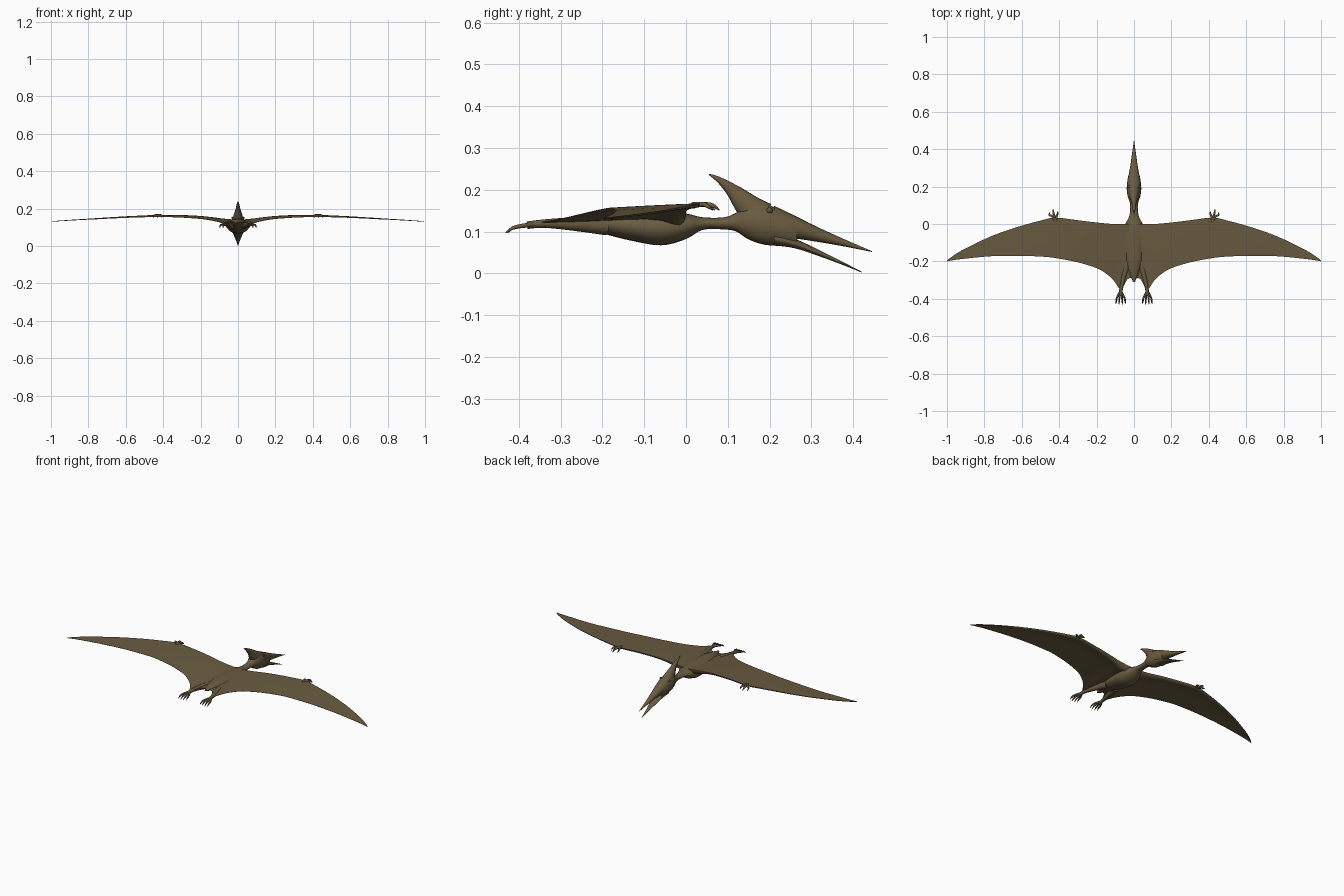
import bpy
import bmesh
from math import cos, sin, pi, radians
from mathutils import Vector

cube = bpy.data.objects.get("Cube")
if cube:
    bpy.data.objects.remove(cube)

skin_mat = bpy.data.materials.new("brown hide")
skin_mat.use_nodes = True
hide = (0.14, 0.104, 0.051, 1)
skin_mat.diffuse_color = hide
skin_mat.node_tree.nodes["Principled BSDF"].inputs["Base Color"].default_value = hide


def smooth_path(points, steps):
    """Catmull-Rom interpolation of equal-length tuples."""
    pts = [Vector(p) for p in points]
    out = []
    for i in range(len(pts) - 1):
        a, b = pts[max(i - 1, 0)], pts[i]
        c, d = pts[i + 1], pts[min(i + 2, len(pts) - 1)]
        for k in range(steps):
            t = k / steps
            out.append(b + (c - a) * (t / 2)
                       + (a * 2 - b * 5 + c * 4 - d) * (t * t / 2)
                       + (b * 3 - a - c * 3 + d) * (t * t * t / 2))
    return out + [pts[-1]]


def skin_rings(name, rings):
    """Bridge a row of closed rings and cap both ends."""
    bm = bmesh.new()
    rows = [[bm.verts.new(p) for p in ring] for ring in rings]
    n = len(rows[0])
    for a, b in zip(rows, rows[1:]):
        for i in range(n):
            j = (i + 1) % n
            bm.faces.new((a[i], a[j], b[j], b[i]))
    bm.faces.new(rows[0])
    bm.faces.new(rows[-1])
    bmesh.ops.recalc_face_normals(bm, faces=bm.faces)
    mesh = bpy.data.meshes.new(name)
    bm.to_mesh(mesh)
    bm.free()
    mesh.materials.append(skin_mat)
    obj = bpy.data.objects.new(name, mesh)
    bpy.context.collection.objects.link(obj)
    bpy.ops.object.select_all(action="DESELECT")
    obj.select_set(True)
    bpy.context.view_layer.objects.active = obj
    bpy.ops.object.shade_smooth_by_angle(angle=radians(50))
    return obj


def loft(name, stations, sides=20, steps=4):
    """Central form from (upper y, upper z, lower y, lower z, half width)."""
    rings = []
    for uy, uz, ly, lz, w in smooth_path(stations, steps):
        ring = []
        for i in range(sides):
            a = 2 * pi * i / sides
            k = (1 + sin(a)) / 2
            ring.append((w * cos(a), ly + (uy - ly) * k, lz + (uz - lz) * k))
        rings.append(ring)
    return skin_rings(name, rings)


def upright(rows):
    return [(y, top, y, low, w) for y, top, low, w in rows]


def tube(name, points, side, sides=8, steps=3):
    """Tapered limb through (x, y, z, radius), mirrored by side."""
    path = smooth_path(points, steps)
    centres = [Vector((p[0] * side, p[1], p[2])) for p in path]
    rings = []
    for i, c in enumerate(centres):
        along = centres[min(i + 1, len(path) - 1)] - centres[max(i - 1, 0)]
        turn = along.to_track_quat("Z", "Y")
        r = path[i][3]
        rings.append([c + turn @ Vector((r * cos(2 * pi * k / sides),
                                         r * sin(2 * pi * k / sides), 0))
                      for k in range(sides)])
    return skin_rings(name, rings)


# Body, neck and skull in one flowing form: y, top, bottom, half width
loft("body_and_neck", upright([
    (-.31, .128, .122, .005), (-.28, .135, .114, .018),
    (-.21, .145, .098, .042), (-.14, .147, .08, .056),
    (-.06, .147, .067, .06), (0, .143, .082, .046),
    (.04, .134, .104, .026), (.09, .134, .105, .02),
    (.12, .145, .1, .024), (.15, .165, .081, .034),
    (.19, .166, .068, .039), (.24, .145, .065, .034),
    (.265, .133, .062, .028)]))

# Backswept head crest
loft("head_crest", [
    (.055, .238, .055, .235, .002), (.08, .231, .077, .216, .007),
    (.13, .206, .1, .186, .013), (.17, .182, .115, .158, .022),
    (.205, .165, .135, .125, .029)])

# Open beak
loft("upper_beak", upright([
    (.21, .162, .085, .036), (.26, .138, .083, .029),
    (.31, .113, .076, .02), (.38, .081, .064, .01),
    (.445, .053, .051, .001)]))
loft("lower_beak", upright([
    (.21, .1, .067, .034), (.26, .083, .06, .028),
    (.31, .06, .044, .02), (.37, .03, .022, .009),
    (.42, .004, .002, .001)]))

# Wing membrane: x, leading y, trailing y, leading z, trailing drop, thickness
wing = [
    (0, 0, -.29, .142, .015, .03), (.035, 0, -.295, .143, .017, .03),
    (.07, 0, -.35, .146, .024, .026), (.11, 0, -.3, .151, .02, .02),
    (.15, .003, -.265, .156, .017, .016), (.2, .008, -.236, .161, .015, .014),
    (.3, .02, -.205, .166, .013, .012), (.42, .034, -.182, .167, .01, .011),
    (.5, .018, -.174, .164, .009, .009), (.62, -.015, -.17, .158, .007, .007),
    (.76, -.064, -.172, .149, .005, .005), (.9, -.13, -.185, .14, .002, .004),
    (.97, -.172, -.194, .135, .001, .003), (1, -.196, -.2, .132, 0, .002)]
half = smooth_path(wing, 3)
chord = [(0, .2), (.02, .75), (.05, 1), (.1, .9), (.18, .55), (.3, .35),
         (.5, .28), (.75, .22), (1, .08)]


def wing_ring(station, side):
    x, lead, trail, z, drop, thick = station
    top, under = [], []
    for u, f in chord:
        y = lead + (trail - lead) * u
        height = z - drop * u ** 1.3
        top.append((x * side, y, height))
        under.append((x * side, y, height - max(thick * f, .001)))
    return top + under[::-1]


skin_rings("wing_membrane", [wing_ring(s, -1) for s in reversed(half[1:])]
           + [wing_ring(s, 1) for s in half])

for side, label in ((1, "left"), (-1, "right")):
    # Legs trailing behind the body
    tube(label + "_leg", [(.03, -.19, .113, .022), (.052, -.27, .118, .016),
                          (.068, -.34, .119, .01), (.071, -.38, .115, .009)], side)
    for n, d in enumerate((-.026, -.009, .009, .026)):
        reach = .435 - abs(d) / 3
        tube(f"{label}_toe_{n + 1}", [
            (.071 + d * .2, -.365, .117, .006), (.071 + d * .8, -.395, .113, .005),
            (.071 + d * .9, -.415, .108, .004), (.071 + d, -reach, .097, .001)], side)
    # Clawed fingers at the wrist
    for n, (x, y) in enumerate(((.408, .07), (.432, .08), (.452, .064))):
        tube(f"{label}_finger_{n + 1}", [
            (.42, .015, .163, .007), ((x + .42) / 2, .04, .165, .006),
            (x, y - .015, .162, .005), (x, y, .151, .001)], side)
    # Eye bulges
    tube(label + "_eye", [(.026, .2, .15, .008), (.031, .2, .151, .006),
                          (.034, .2, .151, .002)], side)
